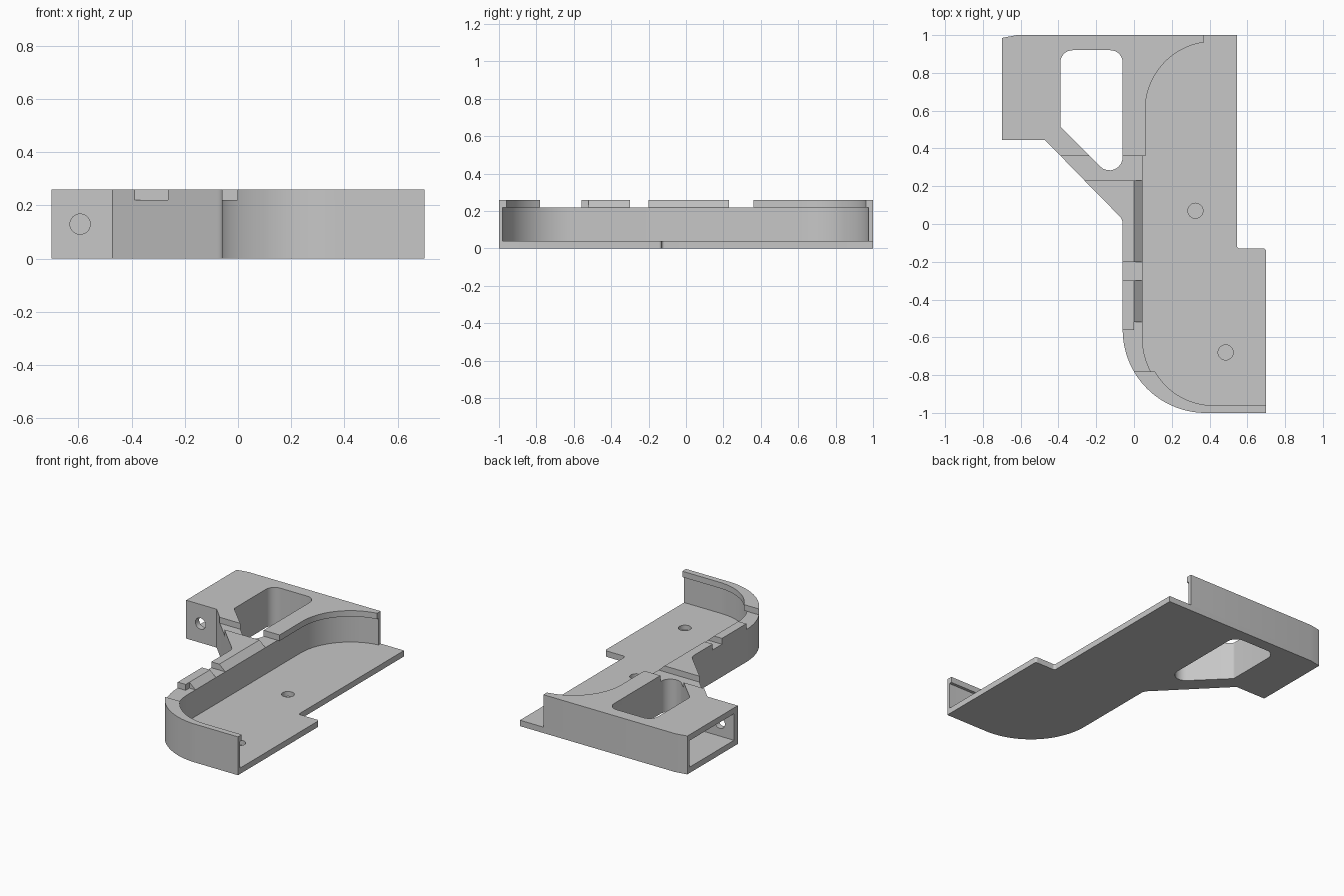
import bpy, bmesh, math
from mathutils import Vector

cube = bpy.data.objects.get("Cube")
if cube:
    bpy.data.objects.remove(cube, do_unlink=True)

FLOOR, LEDGE, TOP = 0.04, 0.22, 0.26

grey = bpy.data.materials.new("plain grey")
grey.use_nodes = True
grey.diffuse_color = (0.57, 0.57, 0.57, 1)
grey.node_tree.nodes["Principled BSDF"].inputs["Base Color"].default_value = grey.diffuse_color


def arc(cx, cy, r, start, end, steps=24):
    angles = [math.radians(start + (end - start) * i / steps) for i in range(steps + 1)]
    return [(cx + r * math.cos(a), cy + r * math.sin(a)) for a in angles]


def rounded(corners):
    """Outline from (x, y) points; a third value rounds that corner."""
    out = []
    for i, corner in enumerate(corners):
        p = Vector(corner[:2])
        if len(corner) == 2:
            out.append(p)
            continue
        r = corner[2]
        a = (Vector(corners[i - 1][:2]) - p).normalized()
        b = (Vector(corners[(i + 1) % len(corners)][:2]) - p).normalized()
        half = a.angle(b) / 2
        centre = p + (a + b).normalized() * (r / math.sin(half))
        reach = r / math.tan(half)
        u = (p + a * reach - centre).normalized()
        v = (p + b * reach - centre).normalized()
        steps = 24 if r > 0.2 else 8
        out += [centre + u.slerp(v, k / steps) * r for k in range(steps + 1)]
    return out


def prism(name, outline, z0, z1):
    bm = bmesh.new()
    face = bm.faces.new([bm.verts.new((p[0], p[1], z0)) for p in outline])
    top = bmesh.ops.extrude_face_region(bm, geom=[face])["geom"]
    bmesh.ops.translate(bm, vec=(0, 0, z1 - z0),
                        verts=[g for g in top if isinstance(g, bmesh.types.BMVert)])
    bmesh.ops.recalc_face_normals(bm, faces=bm.faces)
    mesh = bpy.data.meshes.new(name)
    bm.to_mesh(mesh)
    bm.free()
    mesh.materials.append(grey)
    obj = bpy.data.objects.new(name, mesh)
    bpy.context.collection.objects.link(obj)
    return obj


def activate(obj):
    bpy.ops.object.select_all(action="DESELECT")
    obj.select_set(True)
    bpy.context.view_layer.objects.active = obj


def cut(obj, cutter):
    activate(obj)
    mod = obj.modifiers.new("cut", "BOOLEAN")
    mod.operation, mod.solver, mod.object = "DIFFERENCE", "EXACT", cutter
    bpy.ops.object.modifier_apply(modifier=mod.name)
    bpy.data.objects.remove(cutter, do_unlink=True)


def pocket():
    return prism("pocket_cutter", rounded([
        (-0.39, 0.92, 0.065), (-0.06, 0.92, 0.065), (-0.06, 0.185, 0.07), (-0.39, 0.515, 0.02)]), -0.1, 0.4)


# Outer edge shared by floor and wall, from the back round to the front
outer = [(-0.62, 1), (-0.7, 0.985), (-0.7, 0.445), (-0.472, 0.445),
         (-0.06, 0.025, 0.06), (-0.06, -1, 0.44), (0.7, -1)]

# Floor plate with through pocket and two blind screw holes
floor = prism("floor_plate", rounded(outer + [
    (0.7, -0.13, 0.015), (0.545, -0.13, 0.015), (0.545, 1)]), 0, FLOOR)
cut(floor, pocket())
for x, y in [(0.325, 0.07), (0.485, -0.68)]:
    cut(floor, prism("hole_cutter", arc(x, y, 0.04, 0, 350, 35), 0.008, 0.1))

# Side wall, hollow end block and diagonal strut
inner = [(0.7, -0.98), (0.045, -0.98, 0.375), (0.045, 0.605)]
wall = prism("side_wall", rounded(
    outer + inner + arc(0.42, 0.605, 0.375, 180, 97.7)[1:] + [(0.37, 1)]), FLOOR, LEDGE)
cut(wall, pocket())
cut(wall, prism("tunnel_cutter", [(-0.8, 0.485), (-0.43, 0.485), (-0.43, 0.96), (-0.8, 0.96)], 0, 0.3))

# Round hole through the front of the end block
drill = prism("drill_cutter", arc(0, 0, 0.038, 0, 350, 35), -0.07, 0.07)
drill.rotation_euler.x = math.pi / 2
drill.location = (-0.593, 0.46, 0.13)
bpy.context.view_layer.update()
cut(wall, drill)

# Raised top of the end block with its curved overhanging lip
block = prism("block_top", rounded(
    [(-0.62, 1), (-0.7, 0.985), (-0.7, 0.445), (-0.472, 0.445), (-0.389, 0.36), (0.06, 0.36)]
    + arc(0.42, 0.605, 0.36, 180, 98) + [(0.37, 1)]), LEDGE, TOP)
cut(block, pocket())

# Curved front lip overhanging the floor
lip = prism("front_lip", arc(0.38, -0.56, 0.44, 210, 270) + [(0.7, -1), (0.7, -0.96)]
            + arc(0.42, -0.605, 0.355, 270, 209.5), LEDGE, TOP)

# Raised rails along the wall
long_rail = prism("long_rail", rounded([
    (-0.06, -0.2), (0, -0.2), (0, 0.23), (-0.263, 0.23), (-0.06, 0.025, 0.06)]), LEDGE, TOP)
short_rail = prism("short_rail", [(-0.06, -0.56), (0, -0.56), (0, -0.3), (-0.06, -0.3)], LEDGE, TOP)


# Sloping inner side of each rail
def slope(name, y0, y1):
    obj = prism(name, [(0, 0), (0.045, 0), (0, TOP - LEDGE)], -y1, -y0)
    obj.rotation_euler.x = math.pi / 2
    obj.location.z = LEDGE
    return obj


slopes = [slope("long_rail_slope", -0.2, 0.23), slope("short_rail_slope", -0.52, -0.3)]

for part in [floor, wall, block, lip, long_rail, short_rail] + slopes:
    activate(part)
    bpy.ops.object.shade_smooth_by_angle(angle=math.radians(30))
